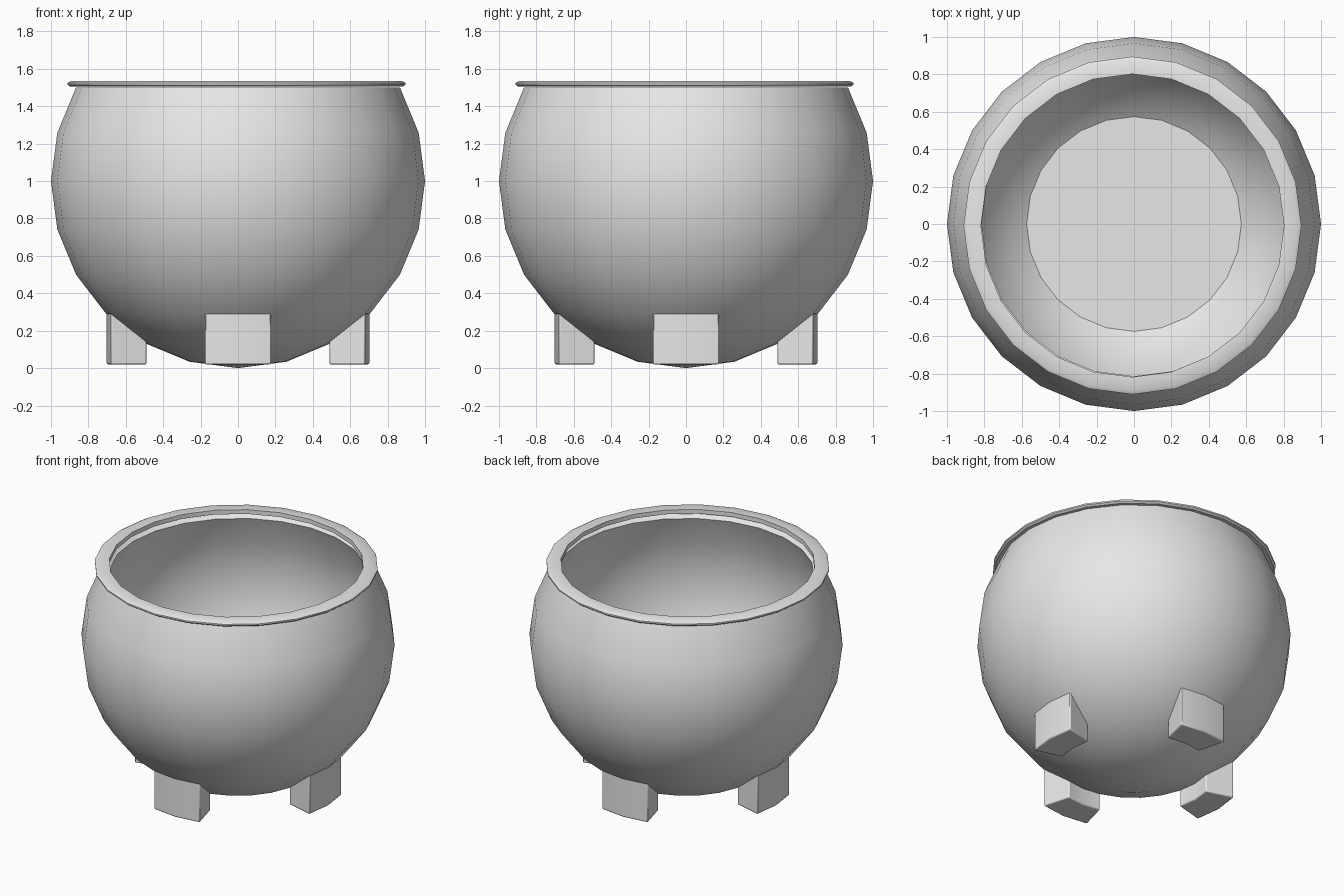
import bpy, bmesh
from math import sin, cos, pi, radians

SEGMENTS = 24
STEP = radians(15)

default_cube = bpy.data.objects.get("Cube")
if default_cube:
    bpy.data.objects.remove(default_cube, do_unlink=True)

# Single plain grey material
grey = bpy.data.materials.new("light_grey")
grey.use_nodes = True
colour = (0.8, 0.8, 0.8, 1)
grey.diffuse_color = colour
grey.node_tree.nodes["Principled BSDF"].inputs["Base Color"].default_value = colour


def finish(name, bm, bevel=0):
    """Turn a bmesh into a shaded object."""
    bmesh.ops.remove_doubles(bm, verts=bm.verts, dist=0.0001)
    bmesh.ops.recalc_face_normals(bm, faces=bm.faces)
    mesh = bpy.data.meshes.new(name)
    bm.to_mesh(mesh)
    bm.free()
    mesh.materials.append(grey)
    obj = bpy.data.objects.new(name, mesh)
    bpy.context.collection.objects.link(obj)
    bpy.ops.object.select_all(action="DESELECT")
    obj.select_set(True)
    bpy.context.view_layer.objects.active = obj
    bpy.ops.object.shade_smooth_by_angle(angle=radians(30))
    if bevel:
        mod = obj.modifiers.new("soft_edges", "BEVEL")
        mod.width = bevel
        mod.segments = 2
        mod.angle_limit = radians(35)
    return obj


def lathe(name, profile, closed=False):
    """Revolve (radius, height) points around the z axis."""
    bm = bmesh.new()
    verts = [bm.verts.new((r, 0, z)) for r, z in profile]
    pairs = list(zip(verts, verts[1:]))
    if closed:
        pairs.append((verts[-1], verts[0]))
    edges = [bm.edges.new(p) for p in pairs]
    bmesh.ops.spin(bm, geom=verts + edges, cent=(0, 0, 0), axis=(0, 0, 1),
                   angle=2 * pi, steps=SEGMENTS)
    return finish(name, bm)


def arc(radius, rings):
    """Points on a circle centred one unit up, counted in rings from its base."""
    return [(radius * sin(i * STEP), 1 - radius * cos(i * STEP)) for i in rings]


# Round bowl: outer shell up to the mouth, then the inner wall down to the floor
FLOOR_R, FLOOR_Z = 0.574, 0.267
lathe("bowl", arc(1, range(9)) + arc(0.94, range(8, 2, -1)) + [(FLOOR_R, FLOOR_Z)])

# Flat floor inside the bowl
lathe("bowl_floor", [(0, FLOOR_Z), (FLOOR_R, FLOOR_Z)])

# Thin flat rim with chamfered outer edges, set slightly off centre
rim = lathe("rim", [(0.81, 1.505), (0.89, 1.505), (0.903, 1.515),
                    (0.903, 1.525), (0.885, 1.535), (0.81, 1.535)], closed=True)
rim.location = (-0.008, -0.008, 0)


def foot(name, heading):
    """A short curved block whose sloping top follows the bowl."""
    bm = bmesh.new()
    section = [(0.505, 0.02), (0.702, 0.02), (0.702, 0.31), (0.505, 0.155)]
    rows = []
    for turn in (-14.7, 0, 14.7):
        a = heading + radians(turn)
        rows.append([bm.verts.new((r * cos(a), r * sin(a), z)) for r, z in section])
    for near, far in zip(rows, rows[1:]):
        for i in range(4):
            j = (i + 1) % 4
            bm.faces.new((near[i], near[j], far[j], far[i]))
    bm.faces.new(rows[0])
    bm.faces.new(rows[-1])
    return finish(name, bm, bevel=0.008)


# Four feet, one on each side
for index, side in enumerate(("left", "back", "right", "front")):
    foot(side + "_foot", index * pi / 2)
